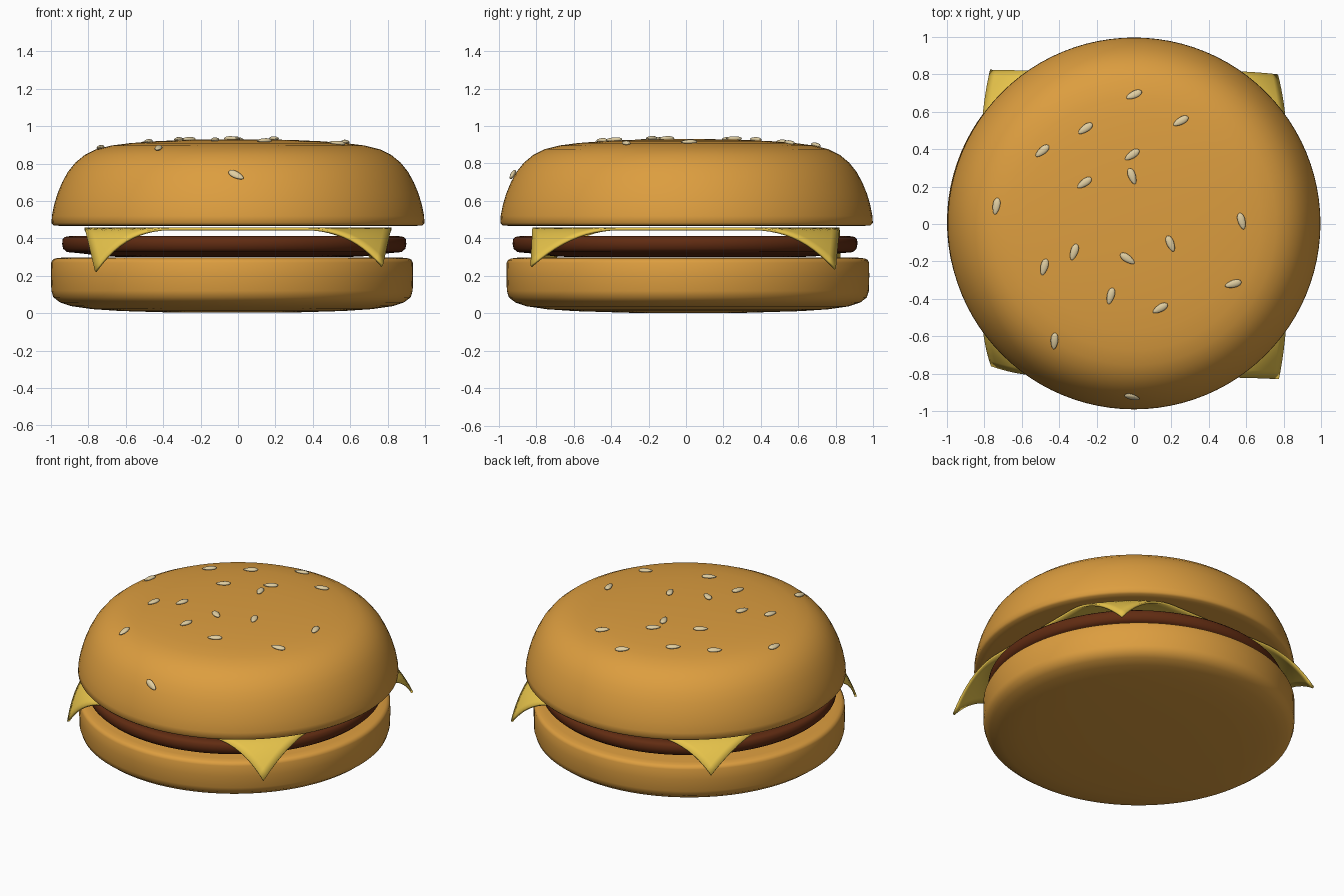
import bpy, math
from mathutils import Vector, Matrix

if "Cube" in bpy.data.objects:
    bpy.data.objects.remove(bpy.data.objects["Cube"])


def material(name, rgb):
    m = bpy.data.materials.new(name)
    m.diffuse_color = (*rgb, 1)
    m.use_nodes = True
    m.node_tree.nodes["Principled BSDF"].inputs["Base Color"].default_value = m.diffuse_color
    return m


BREAD = material("bread", (0.72, 0.34, 0.05))
MEAT = material("meat", (0.12, 0.025, 0.006))
CHEESE = material("cheese", (0.80, 0.55, 0.07))
SESAME = material("sesame", (0.75, 0.62, 0.36))


def make(name, verts, faces, mat, angle=60):
    me = bpy.data.meshes.new(name)
    me.from_pydata(verts, [], faces)
    me.materials.append(mat)
    ob = bpy.data.objects.new(name, me)
    bpy.context.collection.objects.link(ob)
    bpy.ops.object.select_all(action='DESELECT')
    ob.select_set(True)
    bpy.context.view_layer.objects.active = ob
    bpy.ops.object.shade_smooth_by_angle(angle=math.radians(angle))
    return ob


def lathe(name, profile, centre, mat, scale_y=1.0, n=96):
    """Revolve an (r, z) profile, listed bottom to top, and cap both ends."""
    verts = [(centre[0] + r * math.cos(2 * math.pi * i / n),
              centre[1] + r * scale_y * math.sin(2 * math.pi * i / n), z)
             for r, z in profile for i in range(n)]
    rings = len(profile)
    faces = [(k * n + i, k * n + (i + 1) % n, (k + 1) * n + (i + 1) % n, (k + 1) * n + i)
             for k in range(rings - 1) for i in range(n)]
    faces += [tuple(reversed(range(n))), tuple(range((rings - 1) * n, rings * n))]
    return make(name, verts, faces, mat)


# Buns and patty
lathe("bottom_bun", [(0.3, 0.003), (0.6, 0.012), (0.75, 0.022), (0.86, 0.038), (0.92, 0.058),
                     (0.955, 0.085), (0.966, 0.12), (0.968, 0.2), (0.967, 0.27), (0.96, 0.285),
                     (0.945, 0.293), (0.91, 0.297)], (-0.032, 0.01), BREAD)
lathe("patty", [(0.6, 0.30), (0.7, 0.305), (0.82, 0.32), (0.895, 0.327), (0.915, 0.345),
                (0.92, 0.37), (0.918, 0.395), (0.905, 0.408), (0.88, 0.412)], (-0.02, -0.005), MEAT)
CROWN = [(0.94, 0.466), (0.985, 0.470), (0.997, 0.482), (0.995, 0.52), (0.983, 0.58),
         (0.965, 0.64), (0.94, 0.70), (0.91, 0.755), (0.87, 0.805), (0.82, 0.846),
         (0.76, 0.876), (0.68, 0.896), (0.58, 0.909), (0.45, 0.919), (0.3, 0.926), (0.12, 0.93)]
lathe("top_bun", CROWN, (0, 0.003), BREAD, 0.997)

# Cheese slice with four drooping corners: (x sign, y sign) -> tip position
TIPS = {(-1, -1): (-0.765, -0.76, 0.225), (1, -1): (0.775, -0.83, 0.255),
        (1, 1): (0.77, 0.80, 0.24), (-1, 1): (-0.77, 0.825, 0.29)}
N, H = 40, 0.82
verts = []
for j in range(N + 1):
    for i in range(N + 1):
        x, y = H * (2 * i / N - 1), H * (2 * j / N - 1)
        tip = TIPS[(1 if x >= 0 else -1, 1 if y >= 0 else -1)]
        t = max(0, (math.hypot(x, y) - 0.90) / (H * math.sqrt(2) - 0.90)) ** 1.7
        flat = Vector((math.copysign(H, x), math.copysign(H, y), 0.457))
        verts.append(Vector((x, y, 0.457)) + t * (Vector(tip) - flat))
faces = [(j * (N + 1) + i, j * (N + 1) + i + 1, (j + 1) * (N + 1) + i + 1, (j + 1) * (N + 1) + i)
         for j in range(N) for i in range(N)]
slice_ob = make("cheese_slice", verts, faces, CHEESE, 40)
solid = slice_ob.modifiers.new("thickness", 'SOLIDIFY')
solid.thickness = 0.014


# Sesame seeds laid on the crown: x, y, heading in degrees
def crown(r):
    """Height and outward slope angle of the top bun at radius r."""
    pts = CROWN[2:] + [(0, 0.93)]
    for (r1, z1), (r0, z0) in zip(pts, pts[1:]):
        if r0 <= r <= r1:
            return z0 + (z1 - z0) * (r - r0) / (r1 - r0), math.atan2(z0 - z1, r1 - r0)


SEEDS = [(0, .69, 25), (.25, .55, 30), (-.26, .51, 35), (-.49, .39, 40), (-.01, .37, 35),
         (-.01, .255, 110), (-.265, .22, 35), (-.735, .095, 80), (.575, .015, 105),
         (.195, -.105, 112), (-.32, -.15, 72), (-.035, -.185, 145), (-.48, -.23, 75),
         (.53, -.32, 15), (-.125, -.385, 75), (.14, -.45, 30), (-.425, -.625, 85),
         (-.01, -.92, 150)]
for k, (x, y, heading) in enumerate(SEEDS):
    z, slope = crown(math.hypot(x, y))
    axis = Vector((-y, x, 0))
    tilt = Matrix.Rotation(slope, 4, axis)
    profile = [(0.02 * math.sin(a) * (1 - 0.2 * math.cos(a)), -0.045 * math.cos(a))
               for a in [math.pi * (0.04 + 0.92 * s / 10) for s in range(11)]]
    seed = lathe(f"sesame_seed_{k + 1}", profile, (0, 0), SESAME, n=16)
    seed.matrix_world = (Matrix.Translation((x, y, z)) @ tilt
                         @ Matrix.Translation((0, 0, 0.006))
                         @ Matrix.Rotation(math.radians(heading), 4, 'Z')
                         @ Matrix.Diagonal((1, 1, 0.6, 1))
                         @ Matrix.Rotation(math.pi / 2, 4, 'Y'))
